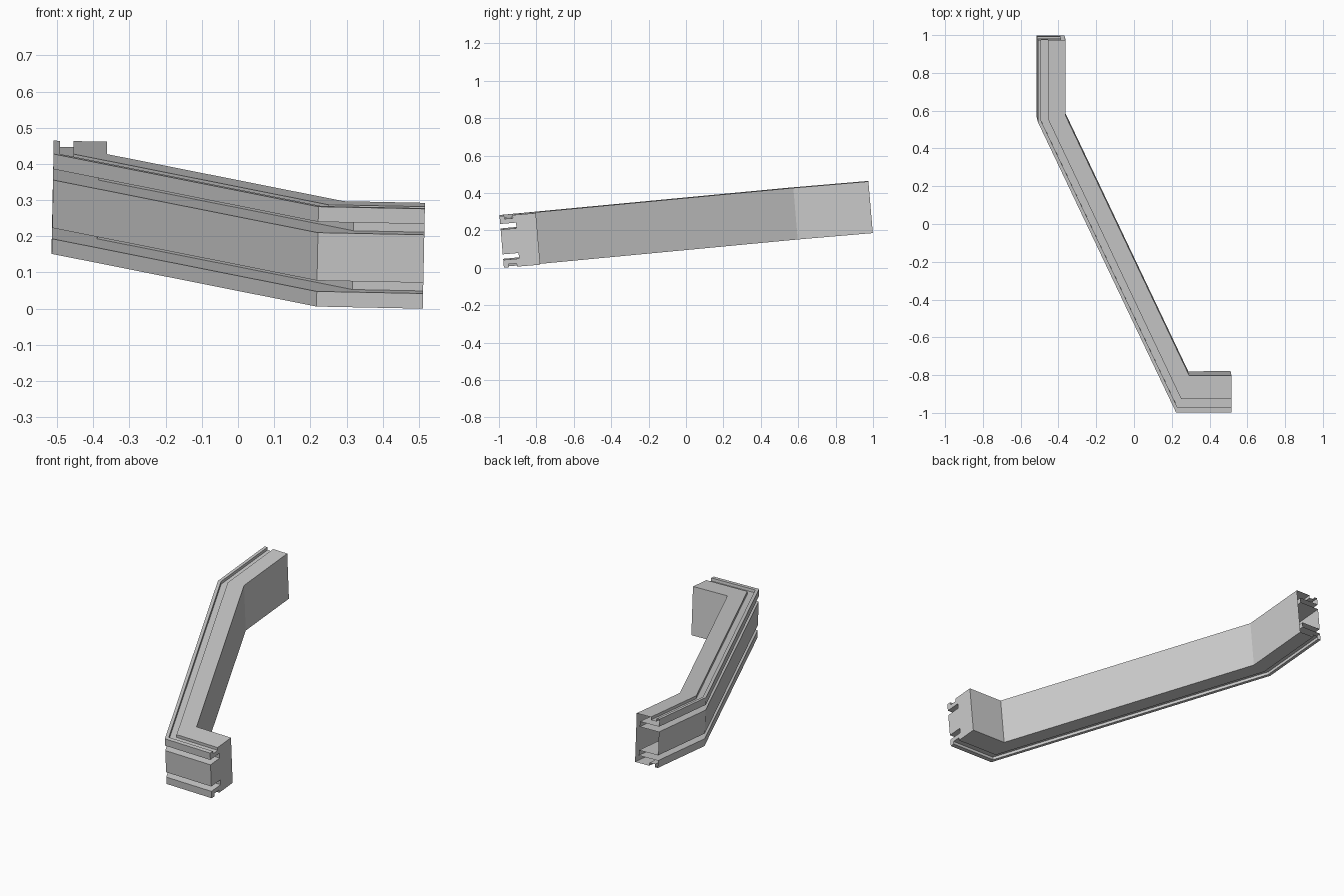
import bpy
import bmesh
from mathutils import Vector, Matrix
from mathutils.geometry import intersect_line_line_2d  # noqa: F401
from math import radians

cube = bpy.data.objects.get("Cube")
if cube:
    bpy.data.objects.remove(cube, do_unlink=True)

grey = bpy.data.materials.new("light_grey")
grey.use_nodes = True
colour = (0.6, 0.6, 0.6, 1)
grey.diffuse_color = colour
grey.node_tree.nodes["Principled BSDF"].inputs["Base Color"].default_value = colour

# Rail cross-section, lower half:
# depth on the long run, depth on the front leg, height
HEIGHT = 0.277
lower = [
    (0.147, 0.195, 0), (0.055, 0.07, 0),            # underside
    (0.055, 0.07, 0.017), (0.018, 0.025, 0.017),    # edge groove
    (0.018, 0.025, 0), (0, 0, 0),                   # lip
    (0, 0, 0.042), (0.125, 0.085, 0.042),           # side slot
    (0.125, 0.085, 0.072), (0, 0, 0.072),
]
profile = lower + [(a, b, HEIGHT - h) for a, b, h in reversed(lower)]

# Outer path in plan: back end, back bend, front bend, right end
back_end = Vector((-0.515, 1.003))
back_bend = Vector((-0.515, 0.567))
front_bend = Vector((0.217, -0.978))
right_end = Vector((0.511, -0.978))
run = (front_bend - back_bend).normalized()
side = Vector((-run.y, run.x))


def path_points(d_run, d_front, h):
    """Offset the outer path inwards and mitre its two bends."""
    start = back_bend + side * d_run
    x = back_end.x + d_run
    y = right_end.y + d_front
    bend_a = start + run * ((x - start.x) / run.x)
    bend_b = start + run * ((y - start.y) / run.y)
    plan = [Vector((x, back_end.y)), bend_a, bend_b, Vector((right_end.x, y))]
    return [Vector((p.x, p.y, h)) for p in plan]


# Sweep: open at the back end, capped at the right end
bm = bmesh.new()
strips = [[bm.verts.new(p) for p in path_points(*point)] for point in profile]
for a, b in zip(strips, strips[1:] + strips[:1]):
    for k in range(len(a) - 1):
        bm.faces.new((a[k], b[k], b[k + 1], a[k + 1]))
bm.faces.new([strip[-1] for strip in strips])
bmesh.ops.recalc_face_normals(bm, faces=bm.faces)

# Slight upward tilt towards the back, then rest on the ground
tilt = Matrix.Rotation(radians(4.86), 4, "X") @ Matrix.Rotation(radians(1.15), 4, "Y")
bm.transform(tilt)
bm.transform(Matrix.Translation((0, 0, -min(v.co.z for v in bm.verts))))

mesh = bpy.data.meshes.new("bent_rail")
bm.to_mesh(mesh)
bm.free()
mesh.materials.append(grey)
rail = bpy.data.objects.new("bent_rail", mesh)
bpy.context.collection.objects.link(rail)
